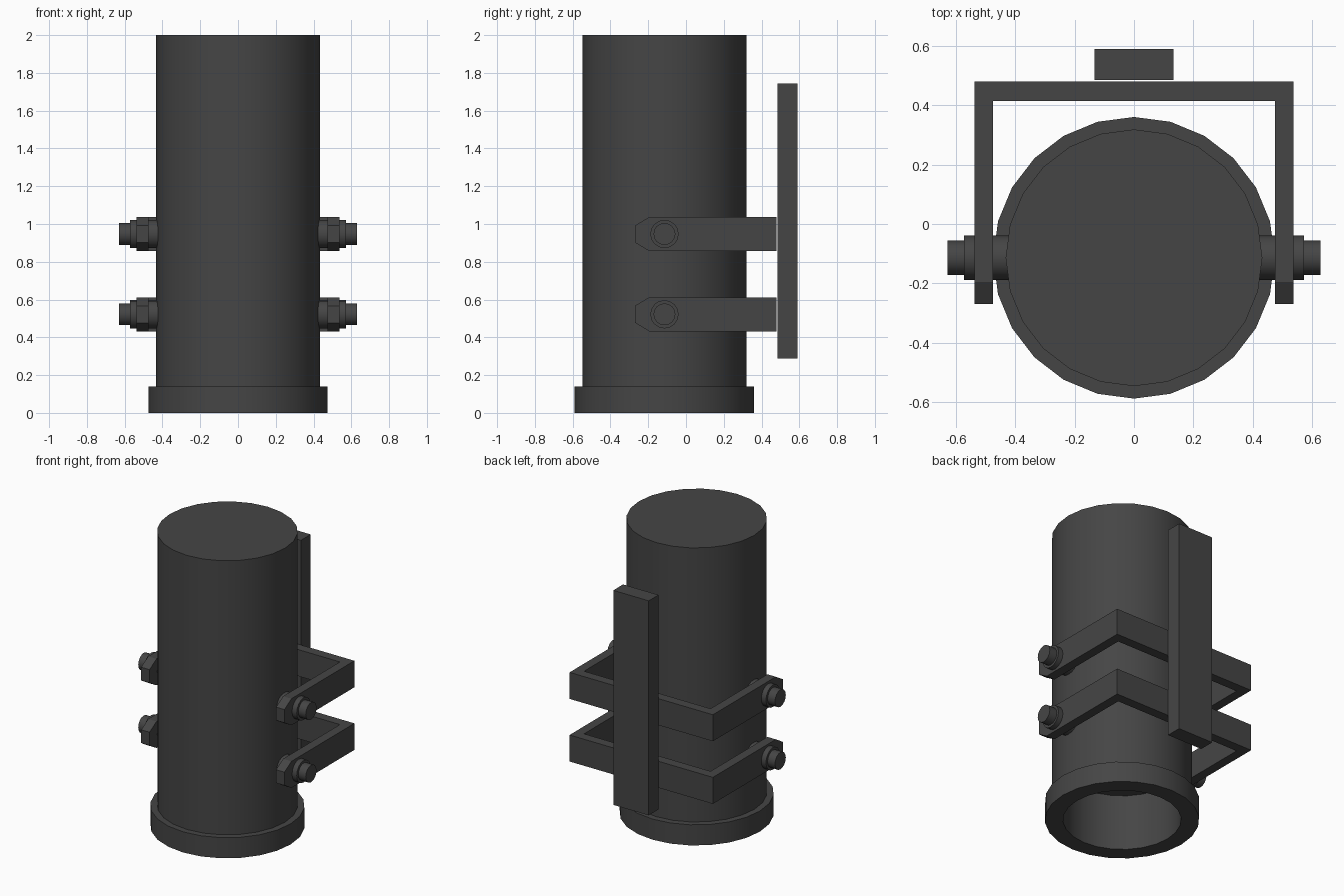
import bpy, bmesh, math
from mathutils import Matrix, Vector

if "Cube" in bpy.data.objects:
    bpy.data.objects.remove(bpy.data.objects["Cube"])

CY = -0.114          # pipe and bolt axis in y
mat = bpy.data.materials.new("dark_metal")
mat.diffuse_color = (0.06, 0.06, 0.06, 1)
mat.use_nodes = True
mat.node_tree.nodes["Principled BSDF"].inputs["Base Color"].default_value = mat.diffuse_color


def finish(name, bm, smooth=False):
    bmesh.ops.remove_doubles(bm, verts=bm.verts, dist=1e-5)
    bmesh.ops.recalc_face_normals(bm, faces=bm.faces)
    me = bpy.data.meshes.new(name)
    bm.to_mesh(me)
    bm.free()
    me.materials.append(mat)
    ob = bpy.data.objects.new(name, me)
    bpy.context.collection.objects.link(ob)
    if smooth:
        bpy.ops.object.select_all(action='DESELECT')
        ob.select_set(True)
        bpy.context.view_layer.objects.active = ob
        bpy.ops.object.shade_smooth_by_angle(angle=math.radians(35))
    return ob


def lathe(name, profile, sides, matrix):
    """Revolve (radius, height) points around local z, then place."""
    bm = bmesh.new()
    vs = [bm.verts.new((r, 0, z)) for r, z in profile]
    es = [bm.edges.new(p) for p in zip(vs, vs[1:])]
    bmesh.ops.spin(bm, geom=vs + es, axis=(0, 0, 1), cent=(0, 0, 0),
                   angle=2 * math.pi, steps=sides, use_merge=True)
    bm.transform(matrix)
    return finish(name, bm, True)


def prism(name, pts, extrude):
    """Extrude a closed planar outline along a vector."""
    bm = bmesh.new()
    f = bm.faces.new([bm.verts.new(p) for p in pts])
    r = bmesh.ops.extrude_face_region(bm, geom=[f], use_keep_orig=True)
    bmesh.ops.translate(bm, vec=Vector(extrude),
                        verts=[v for v in r["geom"] if isinstance(v, bmesh.types.BMVert)])
    return finish(name, bm)


# Pipe with base collar and a blind bore underneath
lathe("pipe", [(0, 0.38), (0.364, 0.38), (0.364, 0), (0.475, 0), (0.475, 0.14),
               (0.433, 0.14), (0.433, 2), (0, 2)], 24, Matrix.Translation((0, CY, 0)))

# Mounting plate
prism("mounting_plate", [(-0.133, 0.485, 0.288), (0.133, 0.485, 0.288),
                         (0.133, 0.59, 0.288), (-0.133, 0.59, 0.288)], (0, 0, 1.456))

for level, zc in (("lower", 0.522), ("upper", 0.947)):
    h, t = 0.09, 0.045
    # U bracket: back strap
    prism(level + "_bracket_back", [(-0.538, 0.415, zc - h), (0.538, 0.415, zc - h),
                                    (0.538, 0.48, zc - h), (-0.538, 0.48, zc - h)], (0, 0, 2 * h))
    for side, s in (("left", -1), ("right", 1)):
        # Arm with chamfered tip
        outline = [(0.415, -h), (-0.195, -h), (-0.27, -t), (-0.27, t), (-0.195, h), (0.415, h)]
        prism(f"{level}_{side}_bracket_arm",
              [(s * 0.475, y, zc + z) for y, z in outline], (s * 0.063, 0, 0))
        # Pivot bolt: inner boss, washer and stud end
        place = Matrix.Translation((0, CY, zc)) @ Matrix.Rotation(s * math.pi / 2, 4, 'Y')
        lathe(f"{level}_{side}_bolt", [(0, 0.40), (0.075, 0.40), (0.075, 0.573),
                                       (0.058, 0.573), (0.058, 0.629), (0, 0.629)], 16, place)
